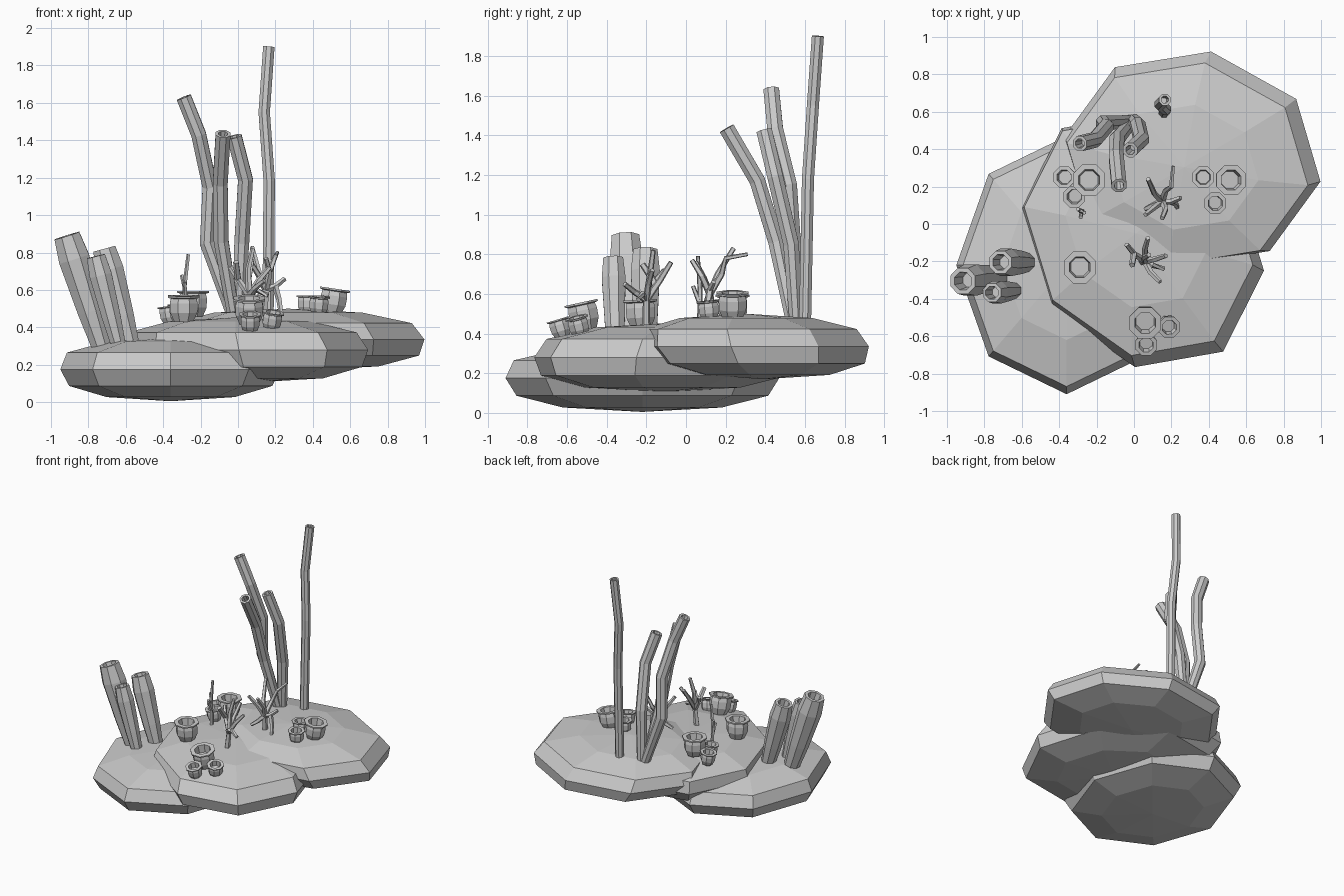
import bpy, bmesh
from math import cos, sin, pi
from mathutils import Vector

if "Cube" in bpy.data.objects:
    bpy.data.objects.remove(bpy.data.objects["Cube"])


def finish(name, bm):
    bmesh.ops.recalc_face_normals(bm, faces=bm.faces)
    me = bpy.data.meshes.new(name)
    bm.to_mesh(me)
    bm.free()
    ob = bpy.data.objects.new(name, me)
    bpy.context.collection.objects.link(ob)
    return ob


def skin(bm, loops):
    """Join vertex loops with quads and cap both ends."""
    n = len(loops[0])
    for a, b in zip(loops, loops[1:]):
        for i in range(n):
            j = (i + 1) % n
            bm.faces.new((a[i], a[j], b[j], b[i]))
    bm.faces.new(loops[0][::-1])
    bm.faces.new(loops[-1])


def sweep(bm, stations, n):
    """Stations are (centre, axis, radius)."""
    span = stations[0][1]
    ref = Vector((1, 0, 0)) if abs(span.x) < 0.75 else Vector((0, 1, 0))
    loops = []
    for c, t, r in stations:
        u = (ref - t * ref.dot(t)).normalized()
        v = t.cross(u)
        loops.append([bm.verts.new(c + r * (u * cos(2 * pi * (i + .5) / n) + v * sin(2 * pi * (i + .5) / n)))
                      for i in range(n)])
    skin(bm, loops)


def path_stations(pts, radii):
    p = [Vector(q) for q in pts]
    out = []
    for i, q in enumerate(p):
        t = (p[min(i + 1, len(p) - 1)] - p[max(i - 1, 0)]).normalized()
        out.append((q, t, radii[i]))
    return out


def tube(name, pts, radii, hole=0.62, depth=0.08, n=8):
    """Bent tube with an open mouth."""
    st = path_stations(pts, radii)
    c, t, r = st[-1]
    st += [(c, t, r * hole), (c - t * depth, t, r * hole * 0.8)]
    bm = bmesh.new()
    sweep(bm, st, n)
    finish(name, bm)


def rock(name, c, u, v, h, shift=(0, 0)):
    """Flattened eight-sided boulder from two half-axes."""
    c, u, v, s = Vector(c), Vector(u + (0,)), Vector(v + (0,)), Vector(shift + (0,))
    bm = bmesh.new()
    loops = []
    for r, z in ((.58, -.87), (.92, -.52), (1, 0), (.94, .53), (.58, .87)):
        loops.append([bm.verts.new(c + s * z * 2 + Vector((0, 0, z * h)) +
                                   r * (u * cos(k * pi / 4) + v * sin(k * pi / 4))) for k in range(8)])
    skin(bm, loops)
    # Shallow poles
    bm.faces.ensure_lookup_table()
    caps = [f for f in bm.faces if len(f.verts) == 8]
    for f in caps:
        sign = 1 if f.calc_center_median().z > c.z else -1
        res = bmesh.ops.poke(bm, faces=[f])
        res['verts'][0].co.z = c.z + sign * h
    finish(name, bm)


# Rock base
rock("rock_low", (-.36, -.22, .175), (.59, 0), (0, .69), .17)
rock("rock_middle", (.045, -.085, .28), (.65, -.165), (.04, .68), .175, (-.02, .02))
rock("rock_high", (.312, .347, .335), (.685, -.12), (.10, .575), .165, (-.025, -.025))

# Fat barrel sponges
for i, (a, b, k) in enumerate((((-.72, -.28, .27), (-.915, -.305, .89), 1.0),
                               ((-.565, -.205, .27), (-.715, -.205, .82), .88),
                               ((-.63, -.355, .27), (-.76, -.367, .78), .72))):
    a, b = Vector(a), Vector(b)
    tube(f"barrel_sponge_{i + 1}", [a.lerp(b, f) for f in (0, .35, .8, 1)],
         [r * k for r in (.055, .075, .09, .075)], .68, .12)

# Tall tube sponges
tall = (
    [(-.02, .55, .44), (-.165, .54, .85), (-.15, .52, 1.15), (-.21, .45, 1.43), (-.29, .43, 1.63)],
    [(-.02, .54, .44), (-.09, .455, .86), (-.095, .36, 1.17), (-.08, .205, 1.435)],
    [(0, .555, .44), (.02, .53, .85), (.04, .45, 1.19), (-.02, .395, 1.42)],
    [(.16, .60, .44), (.167, .615, 1.18), (.14, .64, 1.55), (.165, .665, 1.90)],
)
for i, pts in enumerate(tall):
    r = .043 if i < 3 else .033
    tube(f"tall_tube_{i + 1}", pts, [r * (.8 if j == 0 and i < 3 else 1) for j in range(len(pts))])

# Flared cups: x, y, base z, scale, lean x, lean y
CUP = ((.055, 0), (.078, .05), (.08, .10), (.074, .125), (.092, .13), (.092, .14), (.06, .14), (.052, .08))
cups = (
    (-.29, -.225, .43, 1, 0, -.05), (-.24, .235, .455, 1, 0, 0),
    (-.36, .25, .42, .68, -.15, 0), (-.31, .155, .43, .68, -.1, -.1),
    (.50, .235, .475, .95, .15, 0), (.37, .25, .475, .68, 0, 0), (.43, .12, .47, .68, .05, -.1),
    (.06, -.50, .42, 1, 0, -.22), (.175, -.53, .39, .68, .15, -.25), (.065, -.62, .38, .68, 0, -.3),
)
for i, (x, y, z, k, lx, ly) in enumerate(cups):
    t = Vector((lx, ly, 1)).normalized()
    bm = bmesh.new()
    sweep(bm, [(Vector((x, y, z)) + t * h * k, t, r * k) for r, h in CUP], 8)
    finish(f"cup_{i + 1}", bm)


def branching(name, limbs, r):
    bm = bmesh.new()
    for i, pts in enumerate(limbs):
        k = 1.15 if i == 0 else 1
        sweep(bm, path_stations(pts, [r * k * (1 - .16 * j) for j in range(len(pts))]), 5)
    finish(name, bm)


# Branching corals
f = (.06, -.20, .57)
branching("branch_coral_front", (
    [(.04, -.2, .40), f],
    [f, (0, -.16, .66), (-.04, -.11, .72)],
    [f, (.055, -.18, .71), (.08, -.165, .82)],
    [f, (.11, -.19, .65), (.17, -.17, .72)],
    [f, (.09, -.26, .61), (.14, -.31, .65)],
    [f, (.06, -.13, .67), (.075, -.075, .76)],
    [f, (.10, -.22, .60), (.16, -.24, .57)],
    [(0, -.16, .66), (-.01, -.22, .75)]), .019)
f = (.15, .12, .60)
branching("branch_coral_back", (
    [(.14, .14, .46), f],
    [f, (.17, .18, .70), (.20, .20, .78), (.21, .31, .80)],
    [f, (.11, .16, .70), (.075, .24, .83)],
    [f, (.20, .12, .62), (.25, .14, .66)],
    [f, (.11, .09, .68), (.06, .05, .76)],
    [f, (.17, .08, .69), (.15, .03, .77)],
    [(.20, .12, .62), (.22, .11, .55), (.23, .09, .48)],
    [f, (.10, .10, .55), (.06, .08, .52)]), .019)
f = (-.285, .07, .62)
branching("branch_coral_twig", (
    [(-.28, .07, .42), f, (-.265, .06, .79)],
    [f, (-.30, .08, .68)],
    [(-.28, .07, .55), (-.285, .035, .64)]), .013)
